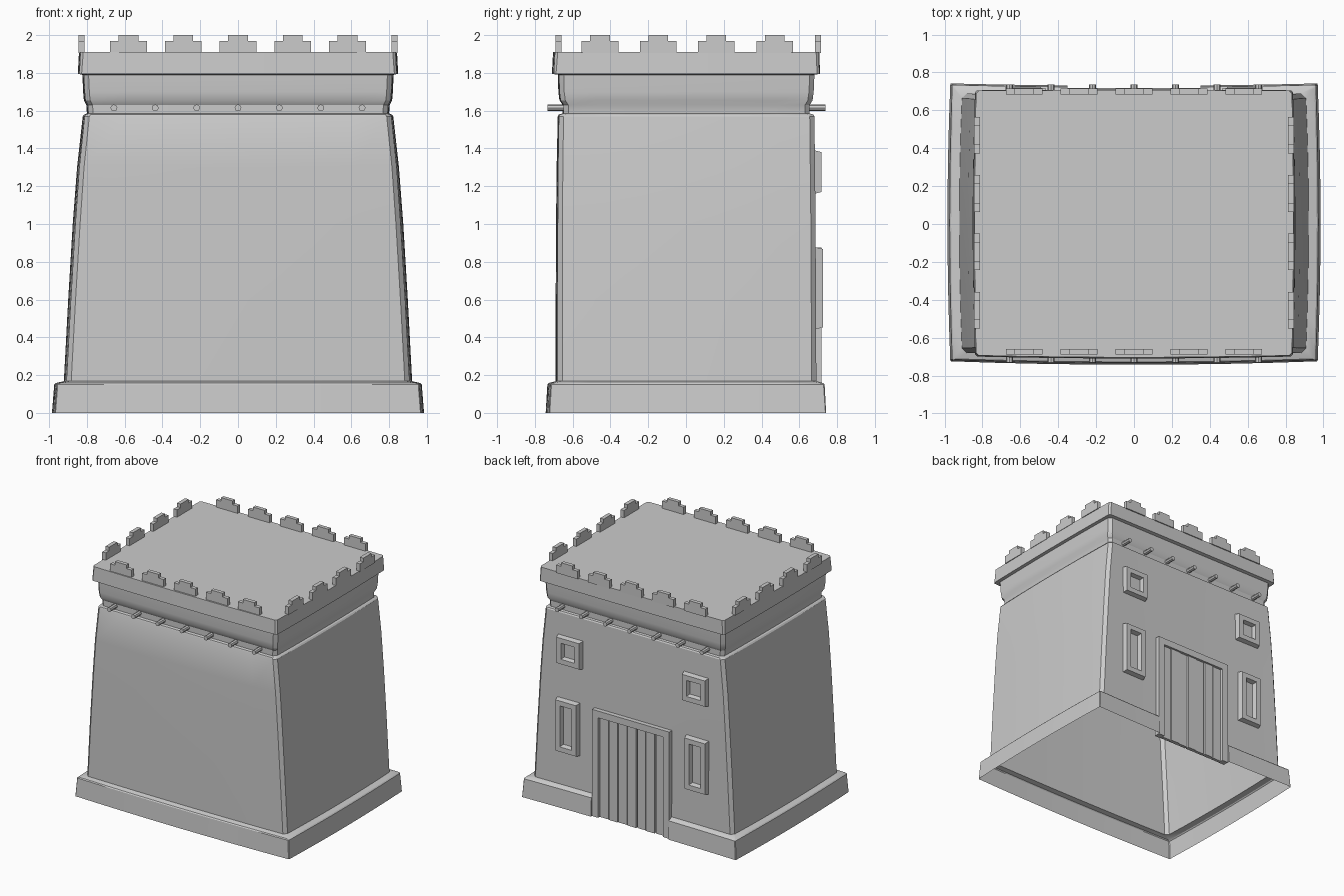
import bpy, bmesh, math
from mathutils import Matrix

if "Cube" in bpy.data.objects:
    bpy.data.objects.remove(bpy.data.objects["Cube"])

stone = bpy.data.materials.new("grey_stone")
stone.diffuse_color = (0.6, 0.6, 0.6, 1)
stone.use_nodes = True
stone.node_tree.nodes["Principled BSDF"].inputs["Base Color"].default_value = stone.diffuse_color


def make(name, bm, smooth=False):
    me = bpy.data.meshes.new(name)
    bm.to_mesh(me)
    bm.free()
    ob = bpy.data.objects.new(name, me)
    bpy.context.collection.objects.link(ob)
    me.materials.append(stone)
    if smooth:
        bpy.ops.object.select_all(action='DESELECT')
        ob.select_set(True)
        bpy.context.view_layer.objects.active = ob
        bpy.ops.object.shade_smooth_by_angle(angle=math.radians(30))
    return ob


def add_box(bm, x0, x1, y0, y1, z0, z1):
    m = (Matrix.Translation(((x0 + x1) / 2, (y0 + y1) / 2, (z0 + z1) / 2))
         @ Matrix.Diagonal((x1 - x0, y1 - y0, z1 - z0, 1)))
    bmesh.ops.create_cube(bm, size=1, matrix=m)


# Shell: stacked rings, each (z, half x, front y, back y, bow x, bow front, bow back, corner)
RINGS = [
    (0.00, 0.970, -0.725, 0.742, 0.015, 0.018, -0.012, 0.004),
    (0.150, 0.960, -0.718, 0.734, 0.013, 0.016, -0.012, 0.006),
    (0.158, 0.952, -0.712, 0.726, 0.013, 0.016, -0.012, 0.010),
    (0.168, 0.908, -0.680, 0.690, 0.014, 0.010, -0.006, 0.025),
    (0.60, 0.885, -0.680, 0.688, 0.014, 0.010, -0.006, 0.025),
    (1.00, 0.861, -0.679, 0.686, 0.014, 0.009, -0.006, 0.025),
    (1.30, 0.840, -0.677, 0.683, 0.012, 0.008, -0.005, 0.025),
    (1.57, 0.812, -0.673, 0.680, 0.010, 0.006, -0.004, 0.025),
    (1.58, 0.804, -0.668, 0.674, 0.010, 0.006, -0.004, 0.025),
    (1.585, 0.792, -0.648, 0.655, 0.008, 0.005, 0.0, 0.025),
    (1.63, 0.795, -0.648, 0.655, 0.008, 0.005, 0.0, 0.025),
    (1.655, 0.808, -0.664, 0.670, 0.008, 0.006, 0.0, 0.025),
    (1.70, 0.812, -0.670, 0.676, 0.008, 0.006, 0.0, 0.025),
    (1.790, 0.816, -0.672, 0.680, 0.008, 0.006, 0.0, 0.025),
    (1.795, 0.840, -0.700, 0.706, 0.008, 0.010, 0.003, 0.012),
    (1.91, 0.834, -0.694, 0.704, 0.008, 0.010, 0.003, 0.015),
]
DOOR = 0.35
SIDE = [-1, -0.75, -0.5, -0.25, 0, 0.25, 0.5, 0.75, 1]


def ring_points(r):
    z, hx, yf, yb, bx, bf, bb, c = r
    wall = RINGS[3]
    cy, hy = (yf + yb) / 2, (yb - yf) / 2
    pts = [(t * (hx - c), yf - bf * (1 - t * t), z) for t in SIDE]
    pts += [(hx + bx * (1 - t * t), cy + t * (hy - c), z) for t in SIDE]
    half = [hx - c, 0.8 * hx, 0.6 * hx, DOOR + 0.002, DOOR, 0.15]
    for x in half + [-v for v in reversed(half)]:
        t = x / (hx - c)
        y = yb + bb * (1 - t * t)
        if abs(x) <= DOOR and z < 0.16:      # plinth is interrupted at the door
            y = wall[3] + wall[6] * (1 - t * t)
        pts.append((x, y, z))
    pts += [(-hx - bx * (1 - t * t), cy - t * (hy - c), z) for t in SIDE]
    return pts


bm = bmesh.new()
loops = [[bm.verts.new(p) for p in ring_points(r)] for r in RINGS]
n = len(loops[0])
for a, b in zip(loops, loops[1:]):
    for i in range(n):
        j = (i + 1) % n
        bm.faces.new((a[i], a[j], b[j], b[i]))
bm.faces.new(loops[-1])
make("tower_shell", bm, True)

# Stepped merlons around the roof edge
bm = bmesh.new()
for half, z0, z1 in ((0.097, 1.905, 1.97), (0.052, 1.97, 2.0)):
    for i in range(-2, 3):
        x = i * 0.29
        for y in (-0.69, 0.684):
            add_box(bm, x - half, x + half, y, y + 0.031, z0, z1)
    for y in (-0.455, -0.147, 0.161, 0.469):
        for x in (-0.845, 0.813):
            add_box(bm, x, x + 0.032, y - half, y + half, z0, z1)
make("merlons", bm)

# Beam ends sticking out of the neck, front and back
bm = bmesh.new()
for i in range(-3, 4):
    for y in (-0.685, 0.69):
        m = (Matrix.Translation((i * 0.219, y, 1.615))
             @ Matrix.Rotation(math.pi / 2, 4, 'X'))
        bmesh.ops.create_cone(bm, cap_ends=True, segments=8, radius1=0.018,
                              radius2=0.018, depth=0.095, matrix=m)
make("beam_ends", bm)


# Window: tapered frame with a sunk pane, on the back wall
def window(name, cx, cz, w, h, border, y0, y1):
    bm = bmesh.new()
    prev = None
    for inset, y in ((0, y0), (0.012, y1), (border, y1), (border + 0.01, y0 + 0.018)):
        a, b = w / 2 - inset, h / 2 - inset
        cur = [bm.verts.new((cx + sx * a, y, cz + sz * b))
               for sx, sz in ((1, -1), (-1, -1), (-1, 1), (1, 1))]
        if prev:
            for i in range(4):
                j = (i + 1) % 4
                bm.faces.new((prev[i], prev[j], cur[j], cur[i]))
        prev = cur
    bm.faces.new(prev)
    bmesh.ops.recalc_face_normals(bm, faces=bm.faces)
    # make sure the pane faces outwards
    bm.faces.ensure_lookup_table()
    bm.normal_update()
    if bm.faces[-1].normal.y < 0:
        bmesh.ops.reverse_faces(bm, faces=bm.faces)
    make(name, bm)


for s, side in ((1, "right"), (-1, "left")):
    window("upper_window_" + side, s * 0.57, 1.275, 0.23, 0.235, 0.052, 0.668, 0.718)
    window("lower_window_" + side, s * 0.585, 0.66, 0.21, 0.44, 0.052, 0.67, 0.724)

# Door frame and planks
bm = bmesh.new()
for s in (-1, 1):
    x0, x1 = sorted((s * 0.295, s * 0.35))
    add_box(bm, x0, x1, 0.67, 0.718, 0, 0.82)
add_box(bm, -0.35, 0.35, 0.67, 0.718, 0.82, 0.875)
make("door_frame", bm)

bm = bmesh.new()
step = 0.59 / 7
for i in range(7):
    x = -0.295 + i * step
    y = 0.703 if i % 2 else 0.697
    add_box(bm, x + 0.004, x + step - 0.004, 0.672, y, 0, 0.82)
make("door_planks", bm)
